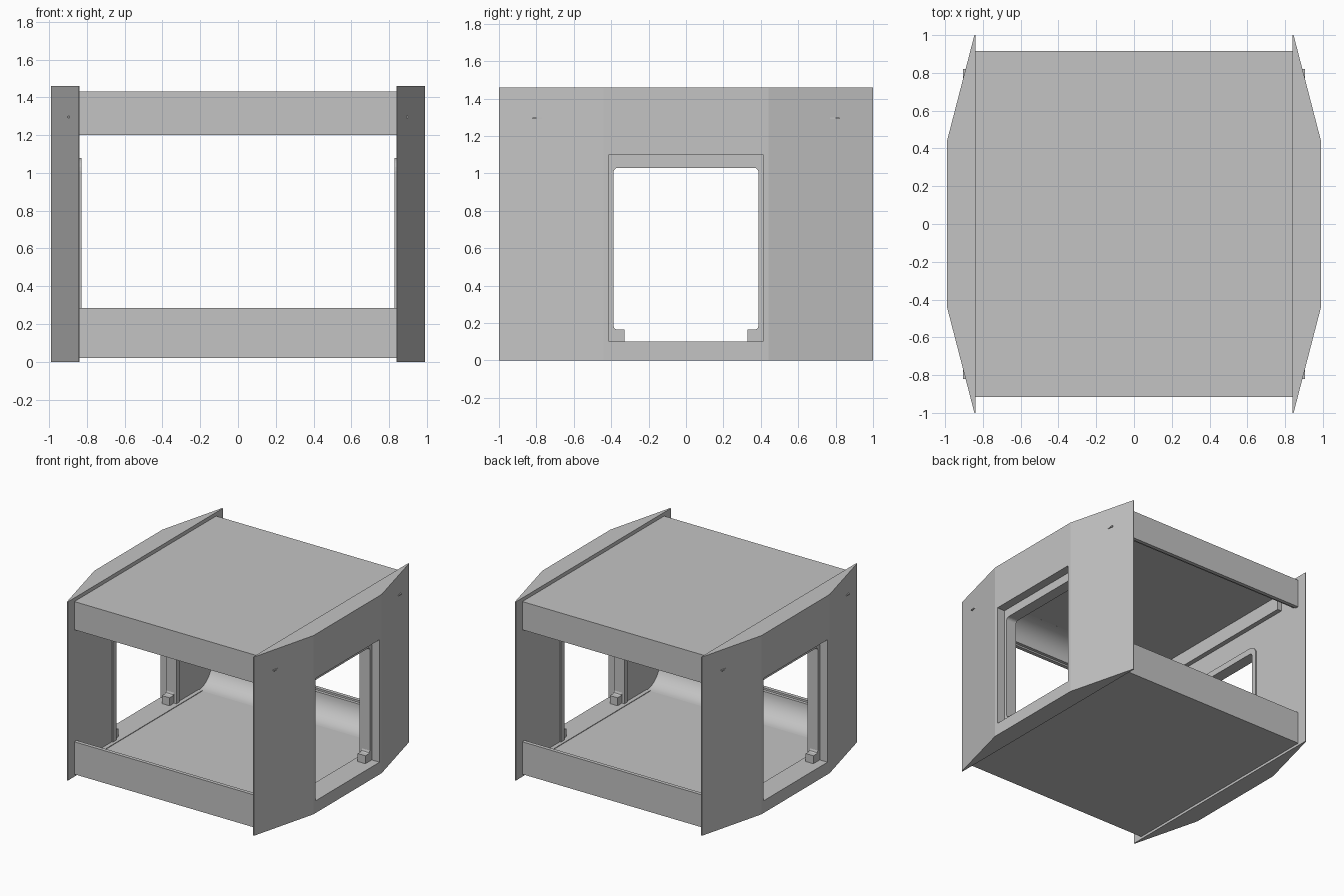
import bpy, bmesh, math

cube = bpy.data.objects.get("Cube")
if cube:
    bpy.data.objects.remove(cube, do_unlink=True)

grey = bpy.data.materials.new("light_grey")
grey.use_nodes = True
COLOUR = (0.55, 0.55, 0.55, 1)
grey.diffuse_color = COLOUR
grey.node_tree.nodes["Principled BSDF"].inputs["Base Color"].default_value = COLOUR


def prism(name, pts, axis, lo, hi):
    """Extrude a 2D outline along an axis; the outline uses the other two axes in order."""
    def place(p, d):
        v = list(p)
        v.insert("xyz".index(axis), d)
        return v
    bm = bmesh.new()
    low = [bm.verts.new(place(p, lo)) for p in pts]
    high = [bm.verts.new(place(p, hi)) for p in pts]
    bm.faces.new(low)
    bm.faces.new(high)
    n = len(pts)
    for i in range(n):
        j = (i + 1) % n
        bm.faces.new((low[i], low[j], high[j], high[i]))
    bmesh.ops.recalc_face_normals(bm, faces=bm.faces)
    mesh = bpy.data.meshes.new(name)
    bm.to_mesh(mesh)
    bm.free()
    mesh.materials.append(grey)
    ob = bpy.data.objects.new(name, mesh)
    bpy.context.collection.objects.link(ob)
    return ob


def box(name, x, y, z):
    return prism(name, [(x[0], y[0]), (x[1], y[0]), (x[1], y[1]), (x[0], y[1])], "z", *z)


def arch(half, bottom, top, r):
    """Upright outline with rounded upper corners, in y and z."""
    pts = [(-half, bottom), (half, bottom)]
    for side, start in ((1, 0), (-1, 90)):
        for k in range(6):
            a = math.radians(start + 18 * k)
            pts.append((side * (half - r) + r * math.cos(a), top - r + r * math.sin(a)))
    return pts


def cut(ob, cutter):
    mod = ob.modifiers.new("opening", "BOOLEAN")
    mod.operation = "DIFFERENCE"
    mod.solver = "EXACT"
    mod.object = cutter
    activate(ob)
    bpy.ops.object.modifier_apply(modifier=mod.name)


def activate(ob):
    bpy.ops.object.select_all(action="DESELECT")
    ob.select_set(True)
    bpy.context.view_layer.objects.active = ob


SILL, HEAD = 0.1, 1.03
for s, side in ((1, "left"), (-1, "right")):
    # Side wall: tapered plan with a stepped window opening
    plan = [(0.838, -1), (0.845, -1), (0.99, -0.44), (0.99, 0.44), (0.845, 1), (0.838, 1)]
    wall = prism(side + "_wall", [(s * x, y) for x, y in plan], "z", 0, 1.46)
    rim = prism(side + "_window_rim", arch(0.43, SILL, 1.08, 0.07), "x", s * 0.828, s * 0.839)
    recess = prism("recess_cutter", arch(0.413, SILL, 1.1, 0.001), "x", s * 0.92, s * 1.1)
    opening = prism("opening_cutter", arch(0.388, SILL, HEAD, 0.025), "x", s * 0.7, s * 1.1)
    cut(wall, recess)
    cut(wall, opening)
    cut(rim, opening)
    for cutter in (recess, opening):
        bpy.data.objects.remove(cutter, do_unlink=True)

    # Window feet with a small fillet against the jamb, and outer wall tabs
    for t, end in ((1, "back"), (-1, "front")):
        foot = [(0.33, 0.09), (0.4, 0.09), (0.4, 0.19), (0.388, 0.185), (0.382, 0.17),
                (0.37, 0.165), (0.33, 0.165)]
        prism(f"{side}_{end}_window_foot", [(t * y, z) for y, z in foot], "x", s * 0.85, s * 0.92)
        box(f"{side}_{end}_wall_tab", (s * 0.86, s * 0.905), (t * 0.77, t * 0.82), (1.29, 1.3))

    # Inner trim along the ceiling and the floor
    box(side + "_ceiling_trim", (s * 0.80, s * 0.84), (-0.72, 0.72), (1.25, 1.38))
    box(side + "_floor_trim", (s * 0.805, s * 0.84), (-0.69, 0.69), (0.06, 0.1))

# Floor and roof slabs
box("floor", (-0.84, 0.84), (-0.69, 0.69), (0.02, 0.095))
box("roof", (-0.84, 0.84), (-0.69, 0.69), (1.365, 1.43))

# Edge beams with a lip and an inner cove, mirrored front to back and floor to roof
cove = [(0.69 + 0.17 * math.cos(a), 0.27 - 0.175 * math.sin(a))
        for a in (math.radians(7.5 * k) for k in range(13))]
profile = [(0.69, 0.02), (0.915, 0.02), (0.915, 0.285), (0.885, 0.285), (0.885, 0.27)] + cove
for t, end in ((1, "back"), (-1, "front")):
    low = prism(end + "_floor_beam", [(t * y, z) for y, z in profile], "x", -0.84, 0.84)
    top = prism(end + "_roof_beam",
                [(t * y, 1.43 - (z - 0.02) * 0.868) for y, z in profile], "x", -0.84, 0.84)
    for beam in (low, top):
        activate(beam)
        bpy.ops.object.shade_smooth_by_angle(angle=math.radians(30))
